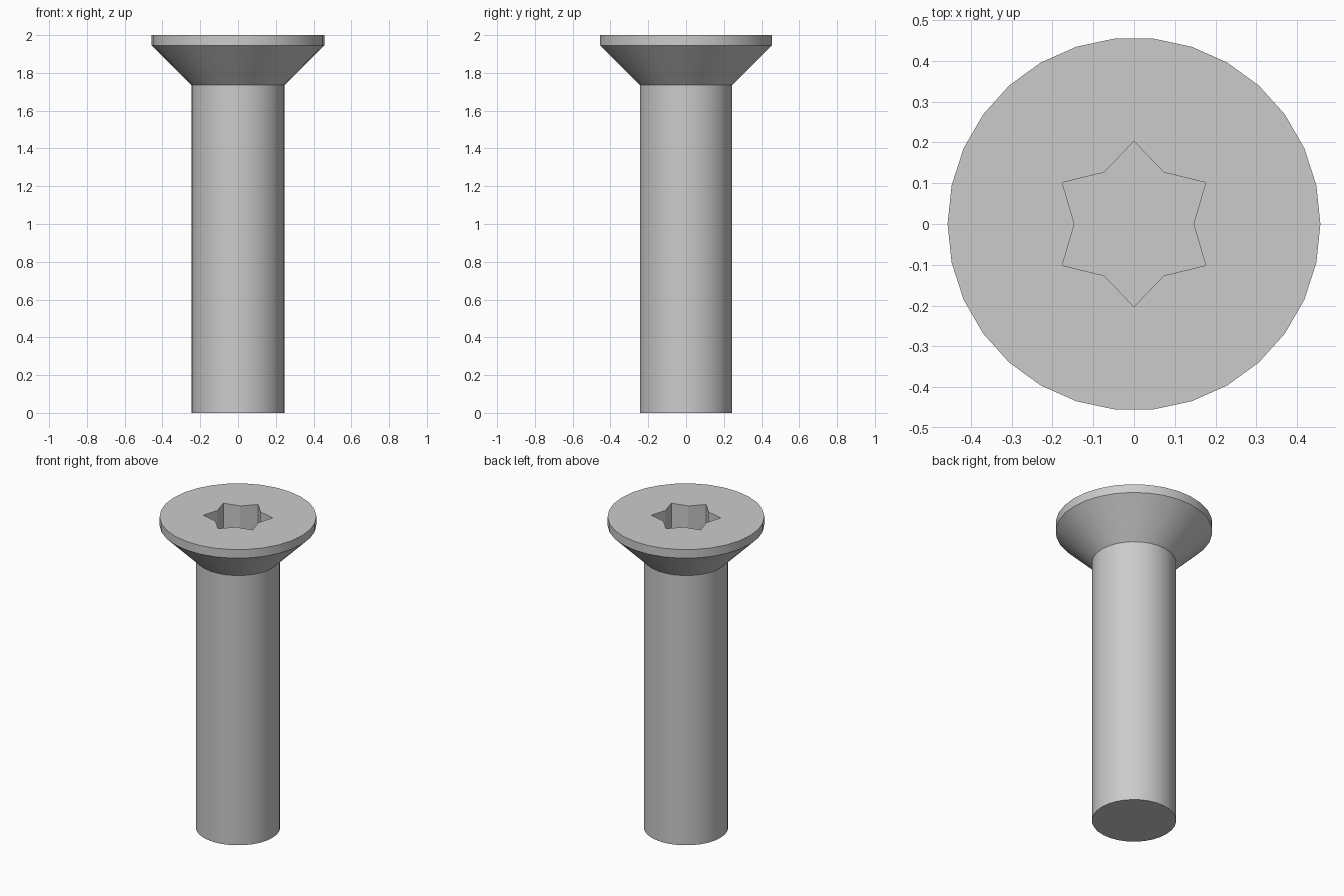
import bpy
import bmesh
from math import cos, sin, pi, radians

SIDES = 30
SHANK_R, HEAD_R = 0.246, 0.457
NECK_Z, RIM_Z, TOP_Z = 1.735, 1.945, 2.0
STAR_OUTER, STAR_INNER, SOCKET_DEPTH = 0.203, 0.146, 0.2

cube = bpy.data.objects.get("Cube")
if cube:
    bpy.data.objects.remove(cube, do_unlink=True)

steel = bpy.data.materials.new("grey steel")
steel.use_nodes = True
colour = (0.6, 0.6, 0.6, 1)
steel.diffuse_color = colour
steel.node_tree.nodes["Principled BSDF"].inputs["Base Color"].default_value = colour


def ring(bm, radii, z):
    """Closed loop of vertices, one per radius, evenly spaced in angle."""
    n = len(radii)
    return [bm.verts.new((r * cos(2 * pi * i / n), r * sin(2 * pi * i / n), z))
            for i, r in enumerate(radii)]


def bridge(bm, a, b):
    """Join two loops with a band of quads."""
    for i in range(len(a)):
        j = (i + 1) % len(a)
        bm.faces.new((a[i], a[j], b[j], b[i]))


def loop_edges(bm, loop):
    return [bm.edges.get((loop[i - 1], loop[i])) for i in range(len(loop))]


bm = bmesh.new()

# Shank, countersunk cone and rim
profile = [(SHANK_R, 0), (SHANK_R, NECK_Z), (HEAD_R, RIM_Z), (HEAD_R, TOP_Z)]
rings = [ring(bm, [r] * SIDES, z) for r, z in profile]
for lower, upper in zip(rings, rings[1:]):
    bridge(bm, lower, upper)
bm.faces.new(rings[0][::-1])

# Six-pointed star socket with a flat floor
star = [STAR_INNER, STAR_OUTER] * 6
mouth = ring(bm, star, TOP_Z)
floor = ring(bm, star, TOP_Z - SOCKET_DEPTH)
bridge(bm, mouth, floor)
bm.faces.new(floor)

# Flat head top around the socket
bmesh.ops.triangle_fill(bm, use_beauty=True, normal=(0, 0, 1),
                        edges=loop_edges(bm, rings[-1]) + loop_edges(bm, mouth))
bmesh.ops.recalc_face_normals(bm, faces=bm.faces)

mesh = bpy.data.meshes.new("countersunk_screw")
bm.to_mesh(mesh)
bm.free()
mesh.materials.append(steel)
screw = bpy.data.objects.new("countersunk_screw", mesh)
bpy.context.collection.objects.link(screw)

bpy.ops.object.select_all(action="DESELECT")
screw.select_set(True)
bpy.context.view_layer.objects.active = screw
bpy.ops.object.shade_smooth_by_angle(angle=radians(30))
